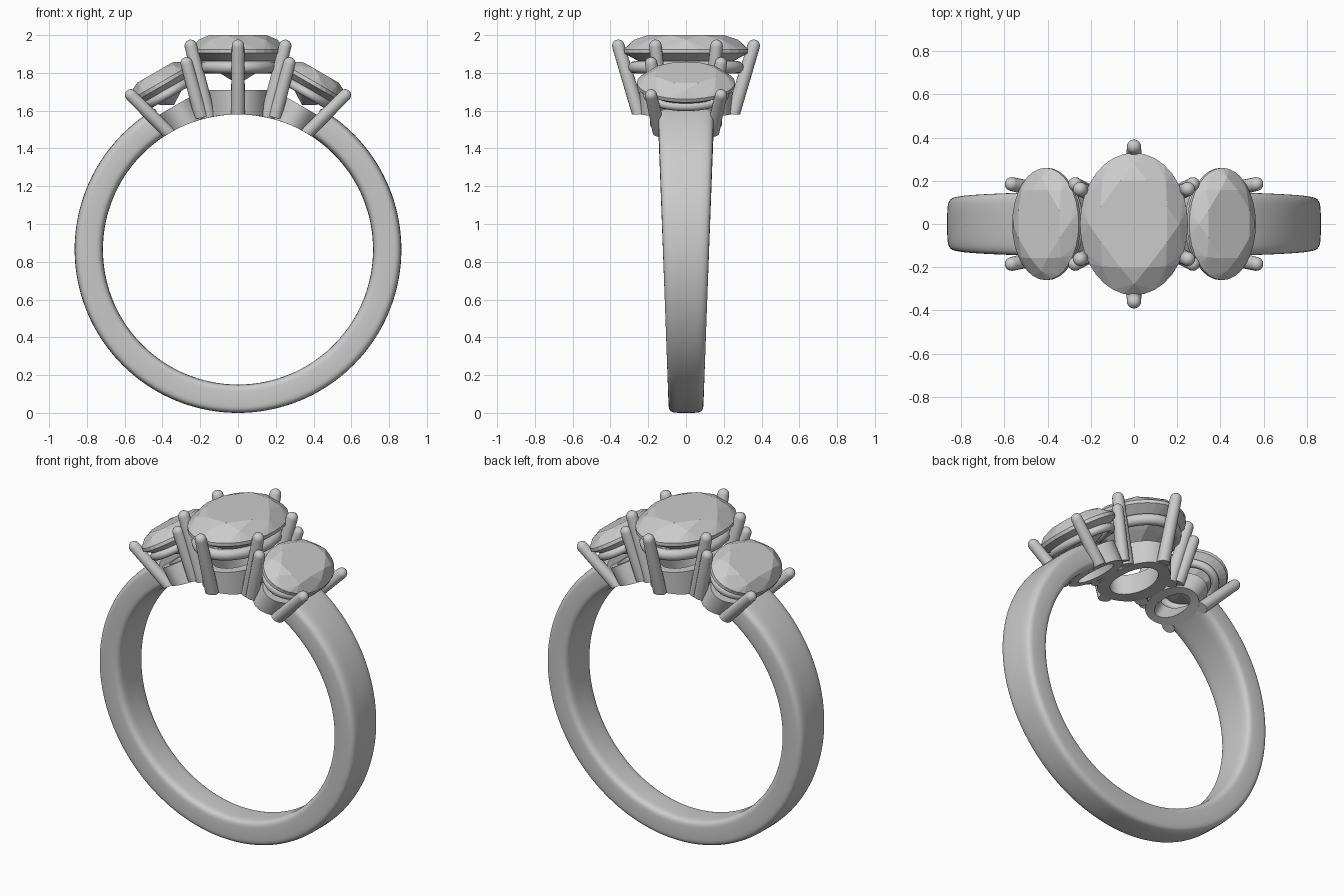
import bpy, bmesh, math
from math import sin, cos, pi, radians
from mathutils import Matrix, Vector

if "Cube" in bpy.data.objects:
    bpy.data.objects.remove(bpy.data.objects["Cube"])

RI, RO = 0.715, 0.865          # finger hole and outer radius
ZC = RO                        # height of the ring centre


def finish(bm, name, mat=None, hug=False, smooth=True):
    """Turn a bmesh into an object; hug pushes vertices out of the finger hole."""
    if mat:
        bm.transform(mat)
    if hug:
        for v in bm.verts:
            d = math.hypot(v.co.x, v.co.z - ZC)
            if d < RI:
                v.co.x *= RI / d
                v.co.z = ZC + (v.co.z - ZC) * RI / d
    bmesh.ops.recalc_face_normals(bm, faces=bm.faces)
    me = bpy.data.meshes.new(name)
    bm.to_mesh(me)
    bm.free()
    ob = bpy.data.objects.new(name, me)
    bpy.context.collection.objects.link(ob)
    if smooth:
        bpy.ops.object.select_all(action='DESELECT')
        ob.select_set(True)
        bpy.context.view_layer.objects.active = ob
        bpy.ops.object.shade_smooth_by_angle(angle=radians(40))
    return ob


def loft(bm, rings, closed=False):
    """Skin a list of point rings; cap the ends unless closed."""
    vs = [[bm.verts.new(p) for p in r] for r in rings]
    n = len(vs[0])
    for i in range(len(vs) if closed else len(vs) - 1):
        a, b = vs[i], vs[(i + 1) % len(vs)]
        for j in range(n):
            bm.faces.new((a[j], a[(j + 1) % n], b[(j + 1) % n], b[j]))
    if not closed:
        bm.faces.new(vs[0])
        bm.faces.new(vs[-1])


def oval(a, b, z, n=64, off=0.0):
    return [(a * cos(2 * pi * i / n + off), b * sin(2 * pi * i / n + off), z) for i in range(n)]


def band():
    """Tapered shank, open at the top between the side stones."""
    rings, start, steps = [], radians(30.5), 120
    for i in range(steps + 1):
        t = start + (2 * pi - 2 * start) * i / steps
        w = 0.09 + 0.0375 * (ZC + 0.79 * cos(t))
        ring = []
        for j in range(40):
            u = 2 * pi * j / 40
            c, s = cos(u), sin(u)
            r = (RI + RO) / 2 + (RO - RI) / 2 * math.copysign(abs(c) ** 0.4, c)
            ring.append((r * sin(t), w * math.copysign(abs(s) ** 0.4, s), ZC + r * cos(t)))
        rings.append(ring)
    bm = bmesh.new()
    loft(bm, rings)
    finish(bm, "band")


def stone(name, mat, a, b, crown, depth):
    """Oval brilliant cut: hull of table, crown, girdle and pavilion points."""
    h = pi / 8
    pts = oval(a * .66, b * .66, crown, 8, h) + oval(a * .84, b * .84, crown * .66, 8)
    pts += oval(a, b, 0, 32) + oval(a, b, -0.02, 32)
    pts += oval(a * .55, b * .55, -0.02 - (depth - .02) * .53, 8, h) + [(0, 0, -depth)]
    bm = bmesh.new()
    for p in pts:
        bm.verts.new(p)
    res = bmesh.ops.convex_hull(bm, input=bm.verts)
    inner = [g for g in res["geom_interior"] if isinstance(g, bmesh.types.BMVert)]
    bmesh.ops.delete(bm, geom=inner, context='VERTS')
    bmesh.ops.dissolve_limit(bm, angle_limit=radians(1), verts=bm.verts, edges=bm.edges)
    finish(bm, name, mat, smooth=False)


def rail(name, mat, a, b, z, r):
    """Gallery rail under the girdle."""
    rings = []
    for i in range(64):
        t = 2 * pi * i / 64
        rings.append([((a + r * cos(u)) * cos(t), (b + r * cos(u)) * sin(t), z + r * sin(u))
                      for u in [2 * pi * k / 12 for k in range(12)]])
    bm = bmesh.new()
    loft(bm, rings, closed=True)
    finish(bm, name, mat)


def cup(name, mat, a, b, z0, z1, wall):
    """Oval base collar with a through hole."""
    bm = bmesh.new()
    loft(bm, [oval(a, b, z0), oval(a * 1.03, b * 1.03, z1),
              oval(a - wall * .7, b - wall * .7, z1), oval(a - wall, b - wall, z0)], closed=True)
    finish(bm, name, mat, hug=True)


def prong(name, mat, foot, tip, r):
    """Round claw with a domed tip."""
    foot, tip = Vector(foot), Vector(tip)
    d = tip - foot
    L = d.length
    prof = [(r * 1.15, 0), (r, L - r)]
    prof += [(r * cos(k * pi / 10), L - r + r * sin(k * pi / 10)) for k in (1, 2, 3, 4)]
    prof.append((r * .04, L))
    bm = bmesh.new()
    loft(bm, [oval(q, q, z, 16) for q, z in prof])
    m = Matrix.Translation(foot) @ d.to_track_quat('Z', 'Y').to_matrix().to_4x4()
    finish(bm, name, mat @ m, hug=True)


band()

# Centre setting with six claws
M = Matrix.Translation((0, 0, 1.925))
stone("centre_stone", M, 0.25, 0.33, 0.075, 0.185)
rail("centre_rail", M, 0.195, 0.275, -0.095, 0.032)
cup("centre_cup", M, 0.165, 0.24, -0.38, -0.215, 0.07)
claws = [((0, s * .25, -.345), (0, s * .368, .05)) for s in (-1, 1)]
claws += [((sx * .155, sy * .125, -.36), (sx * .258, sy * .165, .05))
          for sx in (-1, 1) for sy in (-1, 1)]
for i, (f, t) in enumerate(claws):
    prong(f"centre_claw_{i + 1}", M, f, t, 0.033)

# Side settings, tilted outwards, four claws each
for side, s in (("left", -1), ("right", 1)):
    M = Matrix.Translation((s * .41, 0, 1.75)) @ Matrix.Rotation(s * radians(30), 4, 'Y')
    stone(f"{side}_stone", M, 0.178, 0.26, 0.06, 0.14)
    rail(f"{side}_rail", M, 0.135, 0.205, -0.07, 0.024)
    cup(f"{side}_cup", M, 0.115, 0.19, -0.30, -0.145, 0.055)
    k = 0
    for sx in (-1, 1):
        for sy in (-1, 1):
            k += 1
            prong(f"{side}_claw_{k}", M, (sx * .095, sy * .14, -.265),
                  (sx * .178, sy * .19, .05), 0.032)
